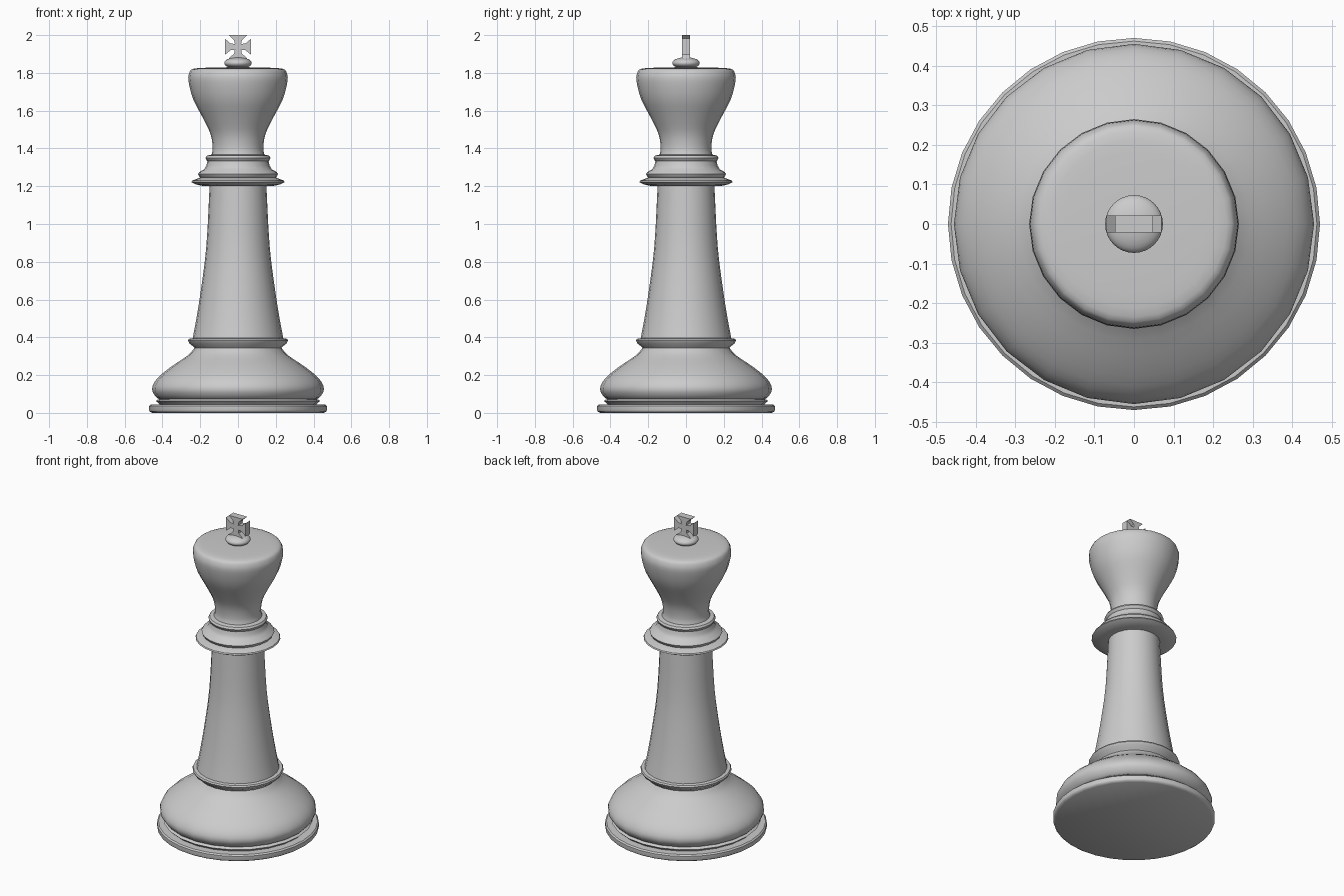
import bpy, bmesh, math
from mathutils import Vector

if "Cube" in bpy.data.objects:
    bpy.data.objects.remove(bpy.data.objects["Cube"], do_unlink=True)

grey = bpy.data.materials.new("plain grey")
grey.use_nodes = True
grey.diffuse_color = (0.6, 0.6, 0.6, 1)
grey.node_tree.nodes["Principled BSDF"].inputs["Base Color"].default_value = (0.6, 0.6, 0.6, 1)


def finish(name, bm, smooth=True):
    """Turn a bmesh into a named, shaded object."""
    bmesh.ops.recalc_face_normals(bm, faces=bm.faces)
    mesh = bpy.data.meshes.new(name)
    bm.to_mesh(mesh)
    bm.free()
    mesh.materials.append(grey)
    ob = bpy.data.objects.new(name, mesh)
    bpy.context.collection.objects.link(ob)
    if smooth:
        bpy.ops.object.select_all(action="DESELECT")
        ob.select_set(True)
        bpy.context.view_layer.objects.active = ob
        bpy.ops.object.shade_smooth_by_angle(angle=math.radians(40))
    return ob


def curved(points, steps=3):
    """Catmull-Rom curve through profile points."""
    p = [Vector(q) for q in points]
    p = [2 * p[0] - p[1]] + p + [2 * p[-1] - p[-2]]
    out = []
    for a, b, c, d in zip(p, p[1:], p[2:], p[3:]):
        for i in range(steps):
            t = i / steps
            out.append((2 * b + (c - a) * t + (2 * a - 5 * b + 4 * c - d) * t ** 2
                        + (3 * b - a - 3 * c + d) * t ** 3) / 2)
    return out + [p[-2]]


def turned(name, profile, sides=24):
    """Lathe a (radius, height) profile and cap both ends."""
    bm = bmesh.new()
    rings = []
    for r, z in profile:
        angles = [math.tau * i / sides for i in range(sides)]
        rings.append([bm.verts.new((r * math.cos(a), r * math.sin(a), z)) for a in angles])
    for low, high in zip(rings, rings[1:]):
        for i in range(sides):
            j = (i + 1) % sides
            bm.faces.new((low[i], low[j], high[j], high[i]))
    bm.faces.new(rings[0][::-1])
    bm.faces.new(rings[-1])
    return finish(name, bm)


# Foot: flat disc and the thin ring above it
turned("base_disc", [(.455, 0), (.468, .008), (.47, .014), (.47, .037), (.462, .045)], 32)
turned("base_ring", [(.41, .04), (.425, .055), (.435, .063), (.425, .07), (.40, .078)])

# Bulging base
turned("base_bulge", curved([(.40, .07), (.43, .08), (.455, .125), (.43, .18),
                             (.36, .24), (.265, .305), (.23, .345)]))

# Lower ring and tapering shaft
turned("lower_ring", [(.225, .335), (.235, .35), (.257, .367), (.265, .383), (.26, .392), (.235, .396)])
turned("shaft", curved([(.242, .385), (.222, .49), (.195, .66), (.167, .89), (.15, 1.21)]))

# Stacked collar
turned("collar_flange", [(.14, 1.2), (.18, 1.2), (.225, 1.21), (.247, 1.222), (.243, 1.23), (.2, 1.246)])
turned("collar_middle", [(.19, 1.24), (.205, 1.25), (.212, 1.265), (.205, 1.275), (.178, 1.29),
                         (.167, 1.31), (.162, 1.335)])
turned("collar_upper_ring", [(.15, 1.325), (.165, 1.335), (.172, 1.35), (.165, 1.362), (.135, 1.368)])

# Flared head
turned("head", curved([(.142, 1.36), (.134, 1.4), (.145, 1.475), (.185, 1.56), (.237, 1.66),
                       (.262, 1.755), (.258, 1.8), (.235, 1.822), (.15, 1.828), (.05, 1.83)]))

# Flattened knob
bm = bmesh.new()
bmesh.ops.create_uvsphere(bm, u_segments=32, v_segments=16, radius=.073)
for v in bm.verts:
    v.co.z = v.co.z * .42 + 1.852
finish("knob", bm)

# Cross with four flared arms
bm = bmesh.new()
arm = [(-.015, .015), (-.018, .035), (-.043, .062), (.043, .062), (.018, .035)]
outline = []
for turn in range(4):
    c, s = (1, 0, -1, 0)[turn], (0, 1, 0, -1)[turn]
    for x, z in arm:
        px, pz = c * x + s * z, c * z - s * x
        outline.append(bm.verts.new((px * 1.13, -.022, 1.938 + pz)))
front = bm.faces.new(outline)
extruded = bmesh.ops.extrude_face_region(bm, geom=[front])["geom"]
bmesh.ops.translate(bm, vec=(0, .044, 0),
                    verts=[g for g in extruded if isinstance(g, bmesh.types.BMVert)])
finish("cross", bm, smooth=False)
